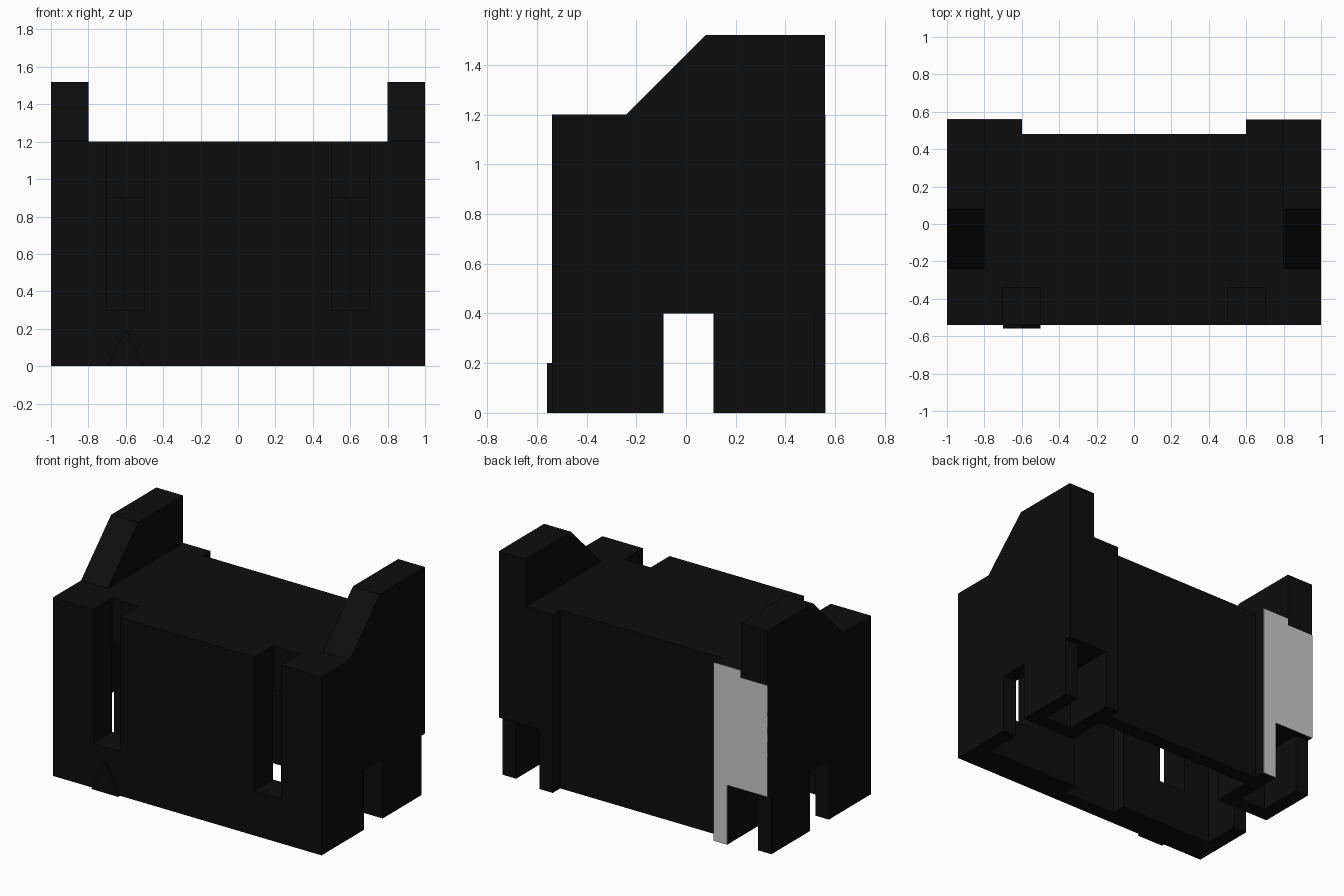
import bpy, bmesh
from mathutils import Vector

if "Cube" in bpy.data.objects:
    bpy.data.objects.remove(bpy.data.objects["Cube"])

black = bpy.data.materials.new("black")
black.diffuse_color = (0.004, 0.004, 0.004, 1)
black.use_nodes = True
black.node_tree.nodes["Principled BSDF"].inputs["Base Color"].default_value = black.diffuse_color


def prism(name, pts, axis, lo, hi, mat=black):
    """Extrude a 2D profile along an axis from lo to hi."""
    place = {'x': lambda p, t: (t, p[0], p[1]),
             'y': lambda p, t: (p[0], t, p[1]),
             'z': lambda p, t: (p[0], p[1], t)}[axis]
    bm = bmesh.new()
    face = bm.faces.new([bm.verts.new(place(p, lo)) for p in pts])
    ext = bmesh.ops.extrude_face_region(bm, geom=[face])
    verts = [v for v in ext['geom'] if isinstance(v, bmesh.types.BMVert)]
    move = Vector(place((0, 0), hi - lo))
    bmesh.ops.translate(bm, verts=verts, vec=move)
    bmesh.ops.recalc_face_normals(bm, faces=bm.faces)
    me = bpy.data.meshes.new(name)
    bm.to_mesh(me)
    bm.free()
    ob = bpy.data.objects.new(name, me)
    bpy.context.collection.objects.link(ob)
    if mat:
        me.materials.append(mat)
    return ob


def box(name, x0, x1, y0, y1, z0, z1):
    return prism(name, [(x0, y0), (x1, y0), (x1, y1), (x0, y1)], 'z', z0, z1)


def mirrored(half):
    """Complete a half outline across x = 0."""
    return half + [(-x, y) for x, y in reversed(half)]


# Main body with thicker back corner columns
body = prism("body", mirrored([(1, -0.54), (1, 0.56), (0.6, 0.56), (0.6, 0.48)]),
             'z', 0, 1.2)


def cut(cutter):
    cutter.hide_render = True
    cutter.hide_viewport = True
    m = body.modifiers.new(cutter.name, 'BOOLEAN')
    m.operation = 'DIFFERENCE'
    m.solver = 'EXACT'
    m.object = cutter


# Hollow underside with a shallow niche behind the front wall
cut(prism("cavity_cutter", mirrored([(0.2, -0.44), (0.2, -0.34), (0.9, -0.34),
                                     (0.9, 0.11), (0.6, 0.11), (0.6, 0.38)]),
          'z', -0.2, 0.9))
# Opening low in both side walls
cut(box("side_opening_cutter", -1.2, 1.2, -0.09, 0.11, -0.2, 0.4))

for s, side in ((-1, "left"), (1, "right")):
    def span(a, b):
        return min(s * a, s * b), max(s * a, s * b)
    # Front groove, open to the top, with a window into the cavity
    cut(box(side + "_groove_cutter", *span(0.5, 0.7), -0.7, -0.34, 0.3, 1.4))
    cut(box(side + "_window_cutter", *span(0.5, 0.7), -0.5, -0.2, 0.3, 0.9))
    # Foot pocket, open to the back and below, and the set-back outer foot
    cut(box(side + "_pocket_cutter", *span(0.7, 0.9), 0.21, 0.8, -0.2, 0.4))
    cut(box(side + "_foot_trim_cutter", *span(0.7, 1.2), 0.52, 0.8, -0.2, 0.4))
    # Sloped tower on each end
    prism(side + "_tower", [(-0.24, 1.2), (0.56, 1.2), (0.56, 1.52), (0.08, 1.52)],
          'x', *span(0.8, 1))

# Small triangular plate at the foot of the front
prism("front_triangle", [(-0.7, 0), (-0.5, 0), (-0.6, 0.2)], 'y', -0.56, -0.54)

# Grey panel on the back left column
prism("back_panel", [(-0.6, 0), (-0.6, 1.2), (-0.8, 1.2), (-0.8, 1.15), (-1, 1.15),
                     (-1, 0.4), (-0.7, 0.4), (-0.7, 0)], 'y', 0.559, 0.562, None)
